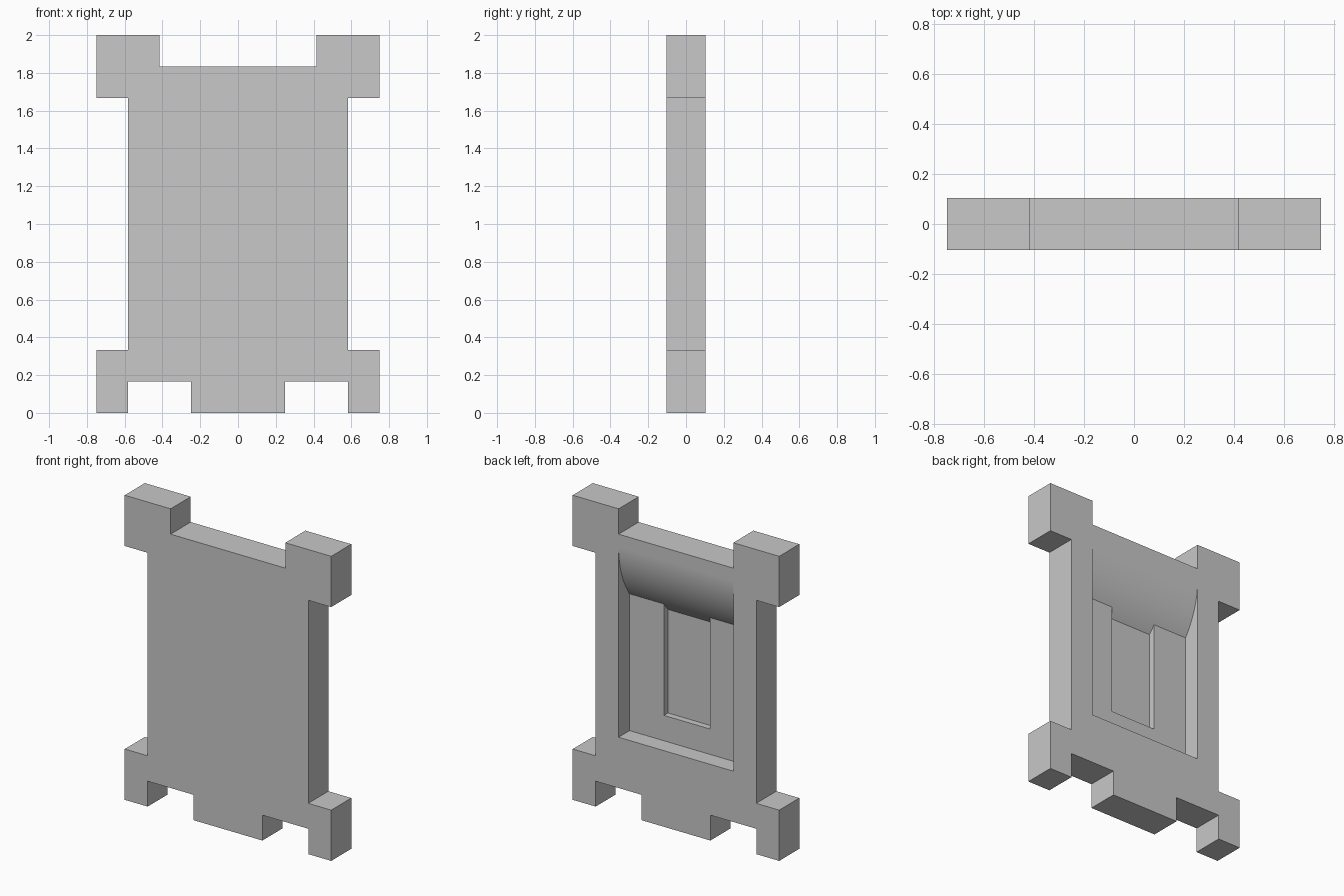
import bpy, bmesh
from math import asin, sin, cos, acos

cube = bpy.data.objects.get("Cube")
if cube:
    bpy.data.objects.remove(cube)

U = 1 / 12                # module of the panel outline
HALF = 1.25 * U           # half the slab thickness
DEPTH, DEEP = 0.114, 0.156  # depths of the two recess floors
TOP, RADIUS = 1.75, 0.6   # start and radius of the curved lip

grey = bpy.data.materials.new("plain grey")
grey.use_nodes = True
colour = (0.58, 0.58, 0.58, 1)
grey.diffuse_color = colour
grey.node_tree.nodes["Principled BSDF"].inputs["Base Color"].default_value = colour


def prism(name, points, offset):
    """Extrude a closed 3D outline along an offset."""
    bm = bmesh.new()
    face = bm.faces.new([bm.verts.new(p) for p in points])
    new = bmesh.ops.extrude_face_region(bm, geom=[face])["geom"]
    bmesh.ops.translate(bm, vec=offset, verts=[v for v in new if isinstance(v, bmesh.types.BMVert)])
    bmesh.ops.recalc_face_normals(bm, faces=bm.faces)
    mesh = bpy.data.meshes.new(name)
    bm.to_mesh(mesh)
    bm.free()
    mesh.materials.append(grey)
    obj = bpy.data.objects.new(name, mesh)
    bpy.context.collection.objects.link(obj)
    return obj


def recess_cutter(name, half_width, bottom, start, end, front):
    """Recess whose upper end follows the curved lip between two depths."""
    a0, a1 = acos(1 - start / RADIUS), acos(1 - end / RADIUS)
    steps = 24
    arc = []
    for i in range(steps + 1):
        a = a1 + (a0 - a1) * i / steps
        arc.append((HALF - RADIUS * (1 - cos(a)), TOP - RADIUS * sin(a)))
    profile = [(front, bottom), (HALF - end, bottom)] + arc + [(front, arc[-1][1])]
    obj = prism(name, [(-half_width, y, z) for y, z in profile], (2 * half_width, 0, 0))
    obj.hide_render = True
    return obj


# Slab with corner blocks and a central foot, mirrored outline
right = [(3, 0), (3, 2), (7, 2), (7, 0), (9, 0), (9, 4), (7, 4),
         (7, 20), (9, 20), (9, 24), (5, 24), (5, 22)]
outline = right + [(-x, z) for x, z in reversed(right)]
panel = prism("panel", [(x * U, -HALF, z * U) for x, z in outline], (0, 2 * HALF, 0))

# Wide recess in the back, then a narrow deeper slot in its floor
cutters = [
    recess_cutter("recess_cutter", 5 * U, 6 * U, 0, DEPTH, HALF + 0.1),
    recess_cutter("slot_cutter", 2 * U, 8 * U, DEPTH, DEEP, HALF - DEPTH + 0.02),
]
bpy.context.view_layer.objects.active = panel
for cutter in cutters:
    mod = panel.modifiers.new(cutter.name, "BOOLEAN")
    mod.operation, mod.solver, mod.object = "DIFFERENCE", "EXACT", cutter
    bpy.ops.object.modifier_apply(modifier=mod.name)
for cutter in cutters:
    bpy.data.objects.remove(cutter)

# Smooth lip, sharp edges elsewhere
bpy.ops.object.select_all(action="DESELECT")
panel.select_set(True)
bpy.ops.object.shade_smooth_by_angle(angle=0.4)
